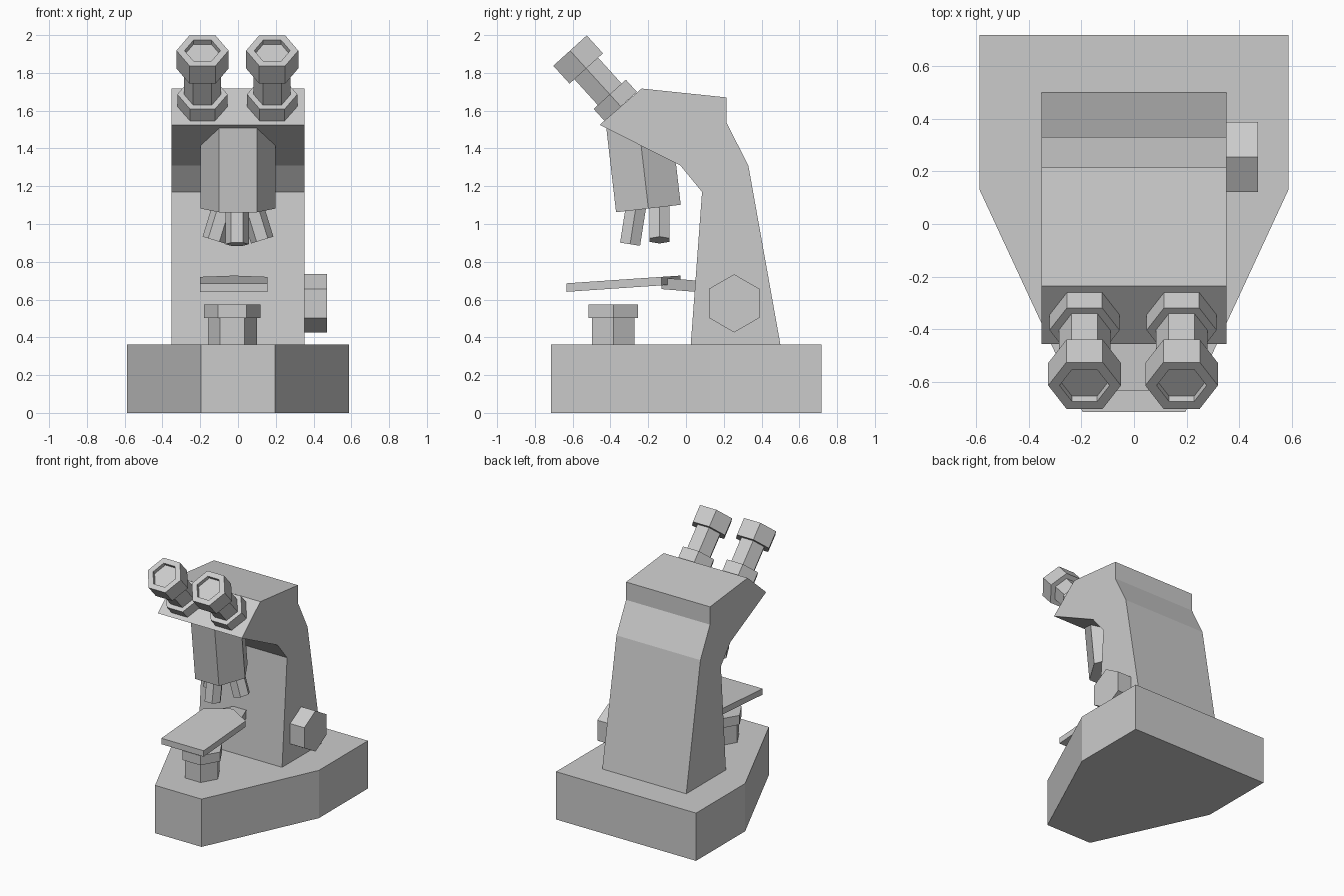
import bpy, bmesh, math
from mathutils import Vector

if "Cube" in bpy.data.objects:
    bpy.data.objects.remove(bpy.data.objects["Cube"])


def solid(name, pts, vec, recess=None):
    """Extrude a polygon along vec; recess=(rim, depth) sinks the end face."""
    bm = bmesh.new()
    face = bm.faces.new([bm.verts.new(p) for p in pts])
    ext = bmesh.ops.extrude_face_region(bm, geom=[face], use_keep_orig=True)
    verts = [g for g in ext["geom"] if isinstance(g, bmesh.types.BMVert)]
    cap = [g for g in ext["geom"] if isinstance(g, bmesh.types.BMFace)][0]
    bmesh.ops.translate(bm, verts=verts, vec=vec)
    bmesh.ops.recalc_face_normals(bm, faces=bm.faces[:])
    if recess:
        rim, depth = recess
        bmesh.ops.inset_region(bm, faces=[cap], thickness=rim)
        cap = bmesh.ops.extrude_discrete_faces(bm, faces=[cap])["faces"][0]
        bmesh.ops.translate(bm, verts=cap.verts[:], vec=-Vector(vec).normalized() * depth)
    me = bpy.data.meshes.new(name)
    bm.to_mesh(me)
    bm.free()
    ob = bpy.data.objects.new(name, me)
    bpy.context.collection.objects.link(ob)
    return ob


def hex_rod(name, p0, p1, r, corner=(1, 0, 0), recess=None):
    """Six-sided rod from p0 to p1 with one corner pointing along 'corner'."""
    p0, p1 = Vector(p0), Vector(p1)
    w = (p1 - p0).normalized()
    v = w.cross(Vector(corner)).normalized()
    u = v.cross(w)
    angles = [math.radians(60 * i) for i in range(6)]
    return solid(name, [p0 + r * (math.cos(a) * u + math.sin(a) * v) for a in angles],
                 p1 - p0, recess)


# base
half = [(0.195, -0.715), (0.587, 0.13), (0.587, 0.718)]
outline = half + [(-x, y) for x, y in reversed(half)]
solid("base", [(x, y, 0) for x, y in outline], (0, 0, 0.362))

# arm and head
profile = [(0.025, 0.36), (0.085, 1.17), (-0.03, 1.31), (-0.457, 1.525), (-0.235, 1.717),
           (0.215, 1.67), (0.215, 1.535), (0.33, 1.31), (0.5, 0.36)]
solid("arm", [(-0.352, y, z) for y, z in profile], (0.704, 0, 0))

# nosepiece
hex_rod("nosepiece", (0, -0.199, 1.082), (0, -0.252, 1.54), 0.199)

# objectives
for name, x, y, z, tx, ty in [("front", -0.005, -0.296, 0.893, -0.005, -0.262),
                              ("right", 0.128, -0.14, 0.915, 0.068, -0.14),
                              ("left", -0.128, -0.14, 0.915, -0.068, -0.14)]:
    hex_rod("objective_" + name, (tx, ty, 1.11), (x, y, z), 0.062)

# stage, tilted up toward the back, and its bracket
stage = [(-0.2, -0.632), (0.155, -0.632), (0.155, -0.13), (-0.022, -0.03), (-0.2, -0.13)]
solid("stage", [(x, y, 0.641 + 0.068 * (y + 0.632)) for x, y in stage], (0, 0, 0.045))
bracket = [(-0.15, -0.13), (0.11, -0.13), (0.03, 0.06), (-0.07, 0.06)]
solid("stage_bracket", [(x, y, 0.645 - 0.08 * y) for x, y in bracket], (0, 0, 0.06))

# condenser
hex_rod("condenser_stem", (-0.03, -0.385, 0.35), (-0.03, -0.385, 0.51), 0.13)
hex_rod("condenser_top", (-0.03, -0.385, 0.502), (-0.03, -0.385, 0.573), 0.15)

# focus knob
hex_rod("focus_knob", (0.34, 0.255, 0.58), (0.471, 0.255, 0.58), 0.154, corner=(0, 0, 1))

# eyepieces
axis = Vector((0, -0.672, 0.74))
for side, x in (("left", -0.188), ("right", 0.181)):
    top = Vector((x, -0.614, 1.918))
    hex_rod("eyepiece_collar_" + side, top - axis * 0.40, top - axis * 0.313, 0.133)
    hex_rod("eyepiece_tube_" + side, top - axis * 0.35, top - axis * 0.11, 0.098)
    hex_rod("eyepiece_cup_" + side, top - axis * 0.128, top, 0.138, recess=(0.043, 0.03))
